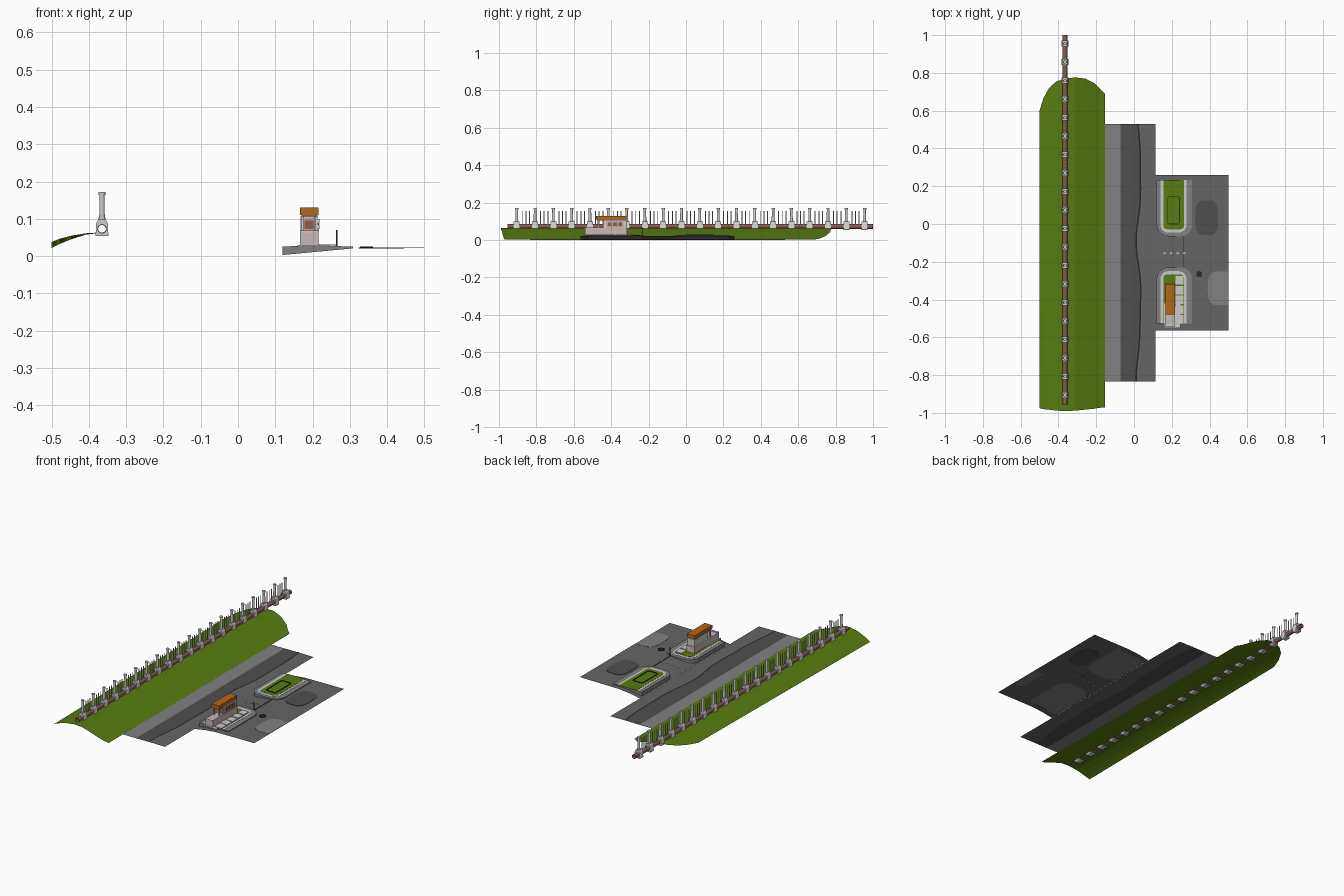
import bpy, bmesh, math
from mathutils import Matrix

if "Cube" in bpy.data.objects:
    bpy.data.objects.remove(bpy.data.objects["Cube"])


def mat(name, r, g, b):
    m = bpy.data.materials.new(name)
    m.diffuse_color = (r, g, b, 1)
    m.use_nodes = True
    m.node_tree.nodes["Principled BSDF"].inputs["Base Color"].default_value = m.diffuse_color
    return m


GRASS = mat("grass", .10, .20, .005)
ASPHALT = mat("asphalt", .13, .13, .13)
LANE = mat("dark_asphalt", .08, .08, .08)
PAVING = mat("paving", .22, .22, .22)
BLACK = mat("black", .02, .02, .02)
ORANGE = mat("orange", .45, .14, .01)
PINK = mat("pink", .65, .36, .28)
PALE = mat("pale_wall", .6, .48, .48)
RUST = mat("rust", .25, .11, .09)


def finish(name, bm, m=None):
    me = bpy.data.meshes.new(name)
    bmesh.ops.recalc_face_normals(bm, faces=bm.faces)
    bm.to_mesh(me)
    bm.free()
    o = bpy.data.objects.new(name, me)
    bpy.context.collection.objects.link(o)
    if m:
        me.materials.append(m)
    return o


def add_box(bm, x0, x1, y0, y1, z0, z1):
    mx = Matrix.Translation(((x0 + x1) / 2, (y0 + y1) / 2, (z0 + z1) / 2)) @ Matrix.Diagonal((x1 - x0, y1 - y0, z1 - z0, 1))
    bmesh.ops.create_cube(bm, size=1, matrix=mx)


def boxes(name, m, *dims):
    bm = bmesh.new()
    for d in dims:
        add_box(bm, *d)
    return finish(name, bm, m)


def add_cyl(bm, x, y, z0, z1, r, n=12, r2=None):
    bmesh.ops.create_cone(bm, cap_ends=True, segments=n, radius1=r, radius2=r if r2 is None else r2,
                          depth=z1 - z0, matrix=Matrix.Translation((x, y, (z0 + z1) / 2)))


def grid(name, rows, m):
    bm = bmesh.new()
    v = [[bm.verts.new(p) for p in r] for r in rows]
    for a, b in zip(v, v[1:]):
        for i in range(len(a) - 1):
            bm.faces.new((a[i], a[i + 1], b[i + 1], b[i]))
    o = finish(name, bm, m)
    if o.data.polygons[0].normal.z < 0:
        o.data.flip_normals()
    return o


def prism(name, pts, z0, z1, m=None):
    bm = bmesh.new()
    low = [bm.verts.new((x, y, z0(x) if callable(z0) else z0)) for x, y in pts]
    top = [bm.verts.new((x, y, z1)) for x, y in pts]
    bm.faces.new(top)
    bm.faces.new(low[::-1])
    for i in range(len(pts)):
        j = (i + 1) % len(pts)
        bm.faces.new((low[i], low[j], top[j], top[i]))
    return finish(name, bm, m)


# grassy embankment: x, front z, back z, front y, back y
section = [(-.5, .022, .038, -.975, .60), (-.48, .032, .046, -.98, .665), (-.45, .044, .054, -.983, .72),
           (-.41, .057, .061, -.988, .755), (-.36, .064, .064, -.99, .77), (-.31, .06, .06, -.988, .776),
           (-.26, .042, .042, -.983, .77), (-.21, .021, .021, -.978, .745), (-.18, .009, .009, -.973, .715),
           (-.153, .003, .003, -.97, .69)]
hill = grid("embankment", [[(x, a + (b - a) * t / 16, y0 + (y1 - y0) * t / 16) for t in range(17)]
                           for x, a, b, y0, y1 in section], GRASS)
for v in hill.data.vertices:
    v.co.y, v.co.z = v.co.z, v.co.y
hill.data.update()
if sum(p.normal.z for p in hill.data.polygons) < 0:
    hill.data.flip_normals()

# road: verge, lane with wavy edge, shoulder
Y0, Y1 = -.835, .53


def wave(y):
    return .026 + .011 * math.sin(y * 9 + 5.5) + .004 * math.sin(y * 17)


ys = [Y0 + (Y1 - Y0) * i / 40 for i in range(41)]
grid("road_verge", [[(x, y, .001) for x in (-.155, -.072)] for y in (Y0, Y1)], PAVING)
grid("road_lane", [[(-.072, y, .001), (wave(y), y, .002)] for y in ys], LANE)
grid("road_shoulder", [[(wave(y), y, .002), (.115, y, .001)] for y in ys], ASPHALT)
grid("road_edge_line", [[(wave(y) - .004, y, .0035), (wave(y) + .004, y, .0035)] for y in ys], BLACK)

# forecourt with ramp up from the road
RAMP = [(.115, .002), (.18, .013), (.25, .02), (.5, .022)]


def ramp(x):
    for (a, za), (b, zb) in zip(RAMP, RAMP[1:]):
        if x <= b:
            return za + (zb - za) * (x - a) / (b - a)
    return .022


grid("forecourt", [[(x, y, z) for x, z in RAMP] for y in (-.565, .26)], ASPHALT)


def island(x0, x1, y0, y1, r, flip):
    pts = [(x1, y1), (x0, y1)]
    for cx, a0 in ((x0 + r, 180), (x1 - r, 270)):
        for i in range(7):
            a = math.radians(a0 + 15 * i)
            pts.append((cx + r * math.cos(a), y0 + r + r * math.sin(a)))
    return [(x, -.295 - y if flip else y) for x, y in pts]


# kerbed islands with lawns
for side, flip in (("north", False), ("south", True)):
    prism(side + "_kerb", island(.12, .308, -.065, .232, .06, flip), ramp, .0255, PAVING)
    prism(side + "_pavement", island(.14, .278, -.045, .232, .04, flip), .024, .0265)
    prism(side + "_lawn", island(.155, .265, -.028, .234, .02, flip), .024, .0275, GRASS)

# flower bed border on the north lawn
bm = bmesh.new()
ring = [(.21 + s * .022 + .009 * math.cos(a), .073 + t * .064 + .009 * math.sin(a))
        for s, t, b in ((1, 1, 0), (-1, 1, 90), (-1, -1, 180), (1, -1, 270))
        for a in [math.radians(b + 30 * i) for i in range(4)]]
for (ax, ay), (bx, by) in zip(ring, ring[1:] + ring[:1]):
    ln = math.hypot(bx - ax, by - ay)
    mx = (Matrix.Translation(((ax + bx) / 2, (ay + by) / 2, .029))
          @ Matrix.Rotation(math.atan2(by - ay, bx - ax), 4, 'Z') @ Matrix.Diagonal((ln, .003, .004, 1)))
    bmesh.ops.create_cube(bm, size=1, matrix=mx)
finish("flower_bed_border", bm, BLACK)

# worn patches on the forecourt


def blob(cx, cy, rx, ry):
    out = []
    for i in range(24):
        c, s = math.cos(i * math.pi / 12), math.sin(i * math.pi / 12)
        out.append((min(.499, cx + rx * math.copysign(abs(c) ** .6, c)), cy + ry * math.copysign(abs(s) ** .6, s)))
    return out


prism("large_patch", blob(.385, .033, .061, .092), .02, .0235, LANE)
prism("side_patch", blob(.46, -.34, .07, .09), .0215, .0228, PAVING)
boxes("entrance_marks", None, *[(x, x + .012, -.158, -.152, ramp(x), ramp(x) + .003) for x in (.155, .19, .225, .26)])
boxes("gate_line", BLACK, (.261, .264, -.225, -.065, .02, .0225))
boxes("gate_post", BLACK, (.2635, .2665, -.232, -.229, .02, .07))

# small dark plant
bm = bmesh.new()
for i in range(5):
    mx = Matrix.Translation((.345, -.265, .024)) @ Matrix.Rotation(i * math.pi / 5, 4, 'Z') @ Matrix.Diagonal((.036, .006, .004, 1))
    bmesh.ops.create_cube(bm, size=1, matrix=mx)
finish("plant", bm, BLACK)

# gatehouse
boxes("house_lower_storey", PALE, (.167, .216, -.54, -.315, .025, .065))
boxes("house_upper_storey", None, (.168, .213, -.44, -.318, .065, .106))
boxes("house_balcony_rail", None, (.166, .217, -.542, -.53, .063, .068), (.213, .217, -.53, -.44, .063, .068))
boxes("house_window_frames", PINK, (.172, .208, -.443, -.44, .067, .102), (.213, .216, -.425, -.335, .068, .1))
boxes("house_windows", RUST, (.178, .202, -.4445, -.443, .072, .096),
      *[(.216, .2175, y, y + .02, .074, .095) for y in (-.418, -.39, -.362)])
boxes("house_wall_units", None, *[(.213, .219, y, y + .012, z, z + .012) for y in (-.436, -.332) for z in (.072, .088)])
boxes("house_columns", None, (.171, .177, -.472, -.466, .065, .11), (.204, .21, -.472, -.466, .065, .11))
boxes("house_roof", ORANGE, (.167, .216, -.48, -.318, .11, .13))
boxes("house_roof_underlay", RUST, (.17, .213, -.477, -.321, .106, .11))
boxes("terrace_slabs", None, *[(.22, .263, -.528 + .052 * i, -.483 + .052 * i, .025, .031) for i in range(5)])
boxes("house_plinth", None, (.16, .245, -.55, -.42, .024, .029))

# colonnade on the embankment: pierced base blocks, columns, hollow beam
PX, PZ, N, STEP, START = -.365, .073, 20, .0979, -.905
cu = bpy.data.curves.new("column_base", 'CURVE')
cu.dimensions, cu.fill_mode, cu.extrude = '2D', 'BOTH', .016
outer = [(-.018, .054), (.018, .054), (.018, .062), (.016, .064), (.016, .086), (.009, .1), (-.009, .1),
         (-.016, .086), (-.016, .064), (-.018, .062)]
hole = [(.0125 * math.cos(i * math.pi / 8), PZ + .0125 * math.sin(i * math.pi / 8)) for i in range(16)]
for pts in (outer, hole):
    sp = cu.splines.new('POLY')
    sp.points.add(len(pts) - 1)
    for p, (x, z) in zip(sp.points, pts):
        p.co = (x, z, 0, 1)
    sp.use_cyclic_u = True
tmp = bpy.data.objects.new("curve_helper", cu)
bpy.context.collection.objects.link(tmp)
me = bpy.data.meshes.new_from_object(tmp.evaluated_get(bpy.context.evaluated_depsgraph_get()))
bpy.data.objects.remove(tmp)
me.transform(Matrix.Translation((PX, START, 0)) @ Matrix.Rotation(math.pi / 2, 4, 'X'))
base = bpy.data.objects.new("column_bases", me)
bpy.context.collection.objects.link(base)

bm = bmesh.new()
add_cyl(bm, PX, START, .098, .104, .010)
add_cyl(bm, PX, START, .104, .166, .0075, 12, .0065)
add_cyl(bm, PX, START, .164, .172, .009)
cols = finish("columns", bm)
for o in (base, cols):
    ar = o.modifiers.new("repeat", 'ARRAY')
    ar.count, ar.use_relative_offset, ar.use_constant_offset = N, False, True
    ar.constant_offset_displace = (0, STEP, 0)

# hollow beam
bm = bmesh.new()
rows = []
for r, y in ((.0125, -.955), (.0125, 1.0), (.0105, 1.0), (.0105, -.955), (.0125, -.955)):
    rows.append([bm.verts.new((PX + r * math.cos(i * math.pi / 8), y, PZ + r * math.sin(i * math.pi / 8))) for i in range(16)])
for a, b in zip(rows, rows[1:]):
    for i in range(16):
        bm.faces.new((a[i], a[i - 1], b[i - 1], b[i]))
bmesh.ops.remove_doubles(bm, verts=bm.verts, dist=1e-6)
finish("hollow_beam", bm, RUST)

# thin uprights between columns
bm = bmesh.new()
for k in range(N - 1):
    for t in (.3, .5, .7):
        add_cyl(bm, PX, START + STEP * (k + t), .083, .155, .0025, 6)
finish("thin_uprights", bm)
